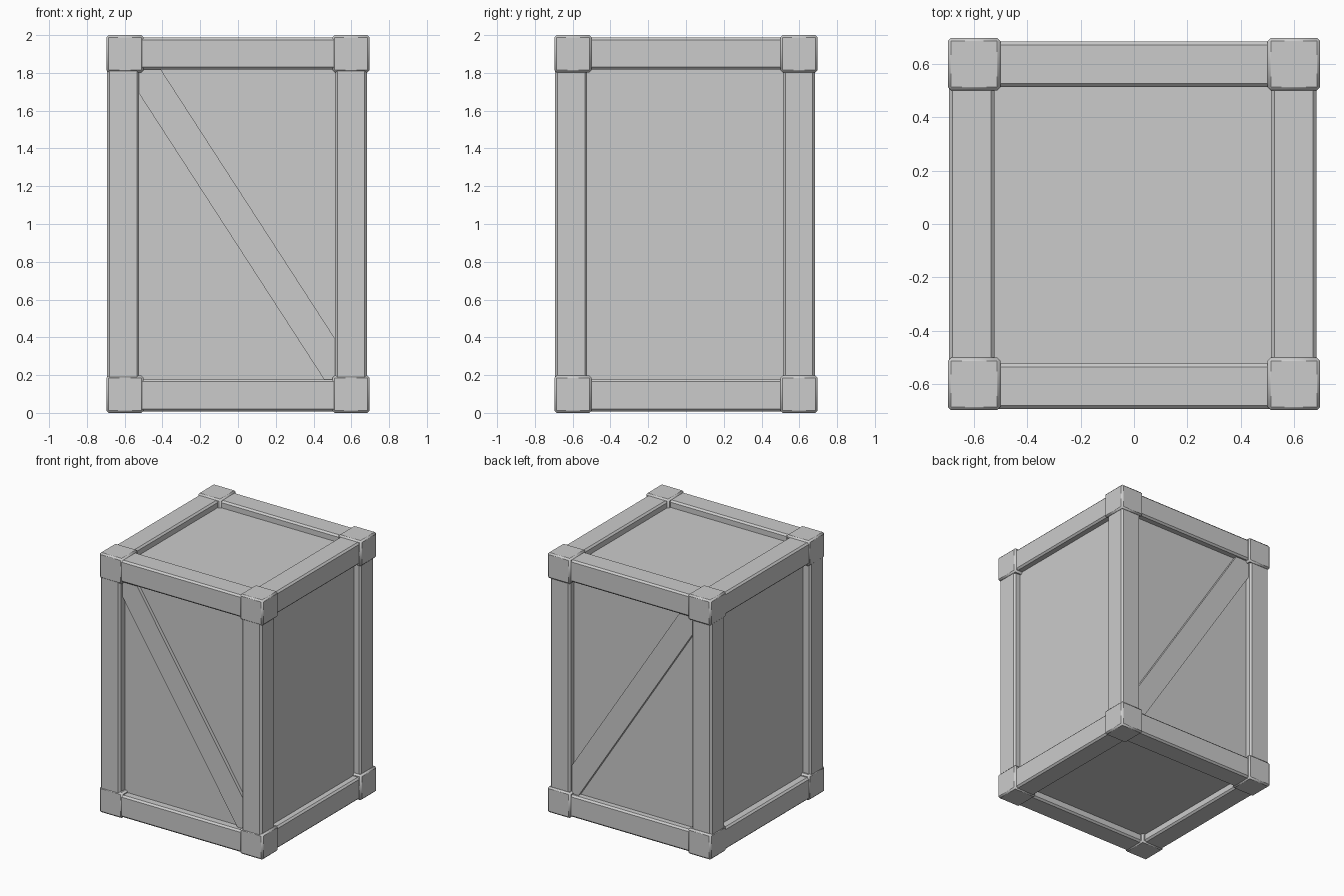
import bpy
import math

if "Cube" in bpy.data.objects:
    bpy.data.objects.remove(bpy.data.objects["Cube"])

H = 1.0          # height of the crate's centre
FRAME = 0.17     # beam cross-section
BLOCK = 0.197    # corner block size


def box(name, centre, size, bevel=0.0, tilt=0.0, smooth=False):
    """Bevelled box; tilt turns it in the front plane."""
    bpy.ops.mesh.primitive_cube_add(size=1, location=centre)
    ob = bpy.context.object
    ob.name = name
    ob.scale = size
    bpy.ops.object.transform_apply(location=False, rotation=False, scale=True)
    ob.rotation_euler.y = tilt
    if bevel:
        mod = ob.modifiers.new("edge_bevel", 'BEVEL')
        mod.width = bevel
        mod.segments = 1
    if smooth:
        bpy.ops.object.shade_smooth_by_angle(angle=math.radians(60))
    return ob


# Recessed panels on all six sides
box("panel_core", (0, 0, H), (1.26, 1.26, 1.87))

# Corner blocks
c = 0.697 - BLOCK / 2
cz = 1.0 - BLOCK / 2
for x in (-c, c):
    for y in (-c, c):
        for z in (H - cz, H + cz):
            box("corner_block", (x, y, z), (BLOCK,) * 3, 0.012, smooth=True)

# Frame beams, sitting slightly off centre between the blocks
beam_xy = (-0.608, 0.598)
beam_z = (0.093, 1.903)
for a in beam_xy:
    for b in beam_xy:
        box("corner_post", (a, b, H), (FRAME, FRAME, 1.66), 0.013)
    for z in beam_z:
        box("side_rail", (a, 0, z), (FRAME, 1.06, FRAME), 0.013)
        box("cross_rail", (0, a, z), (1.06, FRAME, FRAME), 0.013)

# Diagonal braces on the front and back
for y in (-0.58, 0.58):
    box("diagonal_brace", (0, y, 1.034), (2.04, 0.155, 0.166),
        tilt=math.atan(1.545))
